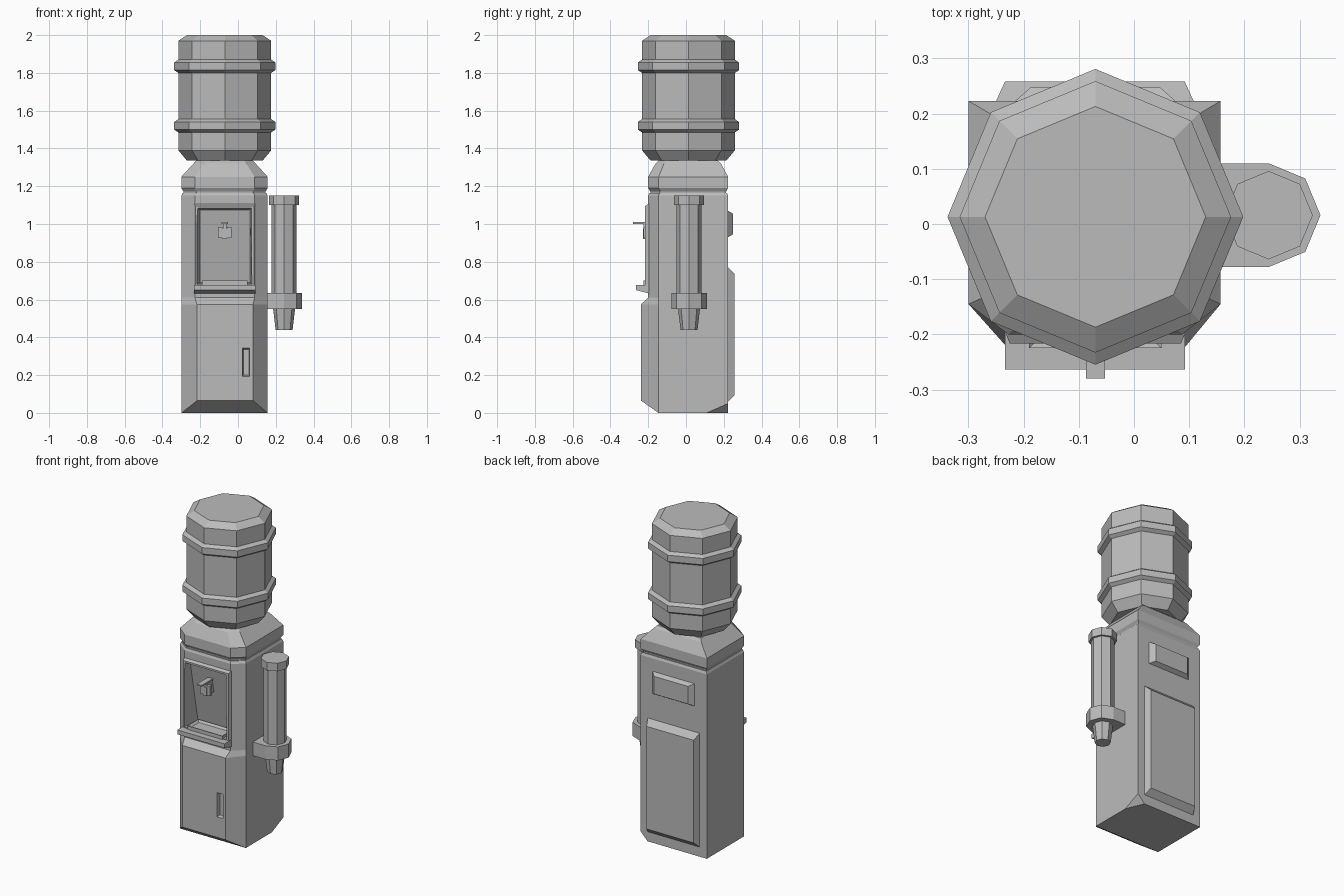
import bpy, bmesh, math
from mathutils import Vector

if "Cube" in bpy.data.objects:
    bpy.data.objects.remove(bpy.data.objects["Cube"], do_unlink=True)

grey = bpy.data.materials.new("plain grey")
grey.use_nodes = True
GREY = (0.5, 0.5, 0.5, 1)
grey.diffuse_color = GREY
grey.node_tree.nodes["Principled BSDF"].inputs["Base Color"].default_value = GREY

CX, CY = -0.07, 0.013


def finish(name, bm):
    bmesh.ops.recalc_face_normals(bm, faces=bm.faces)
    mesh = bpy.data.meshes.new(name)
    bm.to_mesh(mesh)
    bm.free()
    mesh.materials.append(grey)
    obj = bpy.data.objects.new(name, mesh)
    bpy.context.collection.objects.link(obj)
    return obj


def loft_bm(rings):
    """Skin a stack of equal-length rings and cap both ends."""
    bm = bmesh.new()
    loops = [[bm.verts.new(p) for p in ring] for ring in rings]
    n = len(loops[0])
    for a, b in zip(loops, loops[1:]):
        for i in range(n):
            j = (i + 1) % n
            bm.faces.new((a[i], a[j], b[j], b[i]))
    bm.faces.new(loops[0][::-1])
    bm.faces.new(loops[-1])
    return bm


def loft(name, rings):
    return finish(name, loft_bm(rings))


def octagon(x, y, r, z):
    return [(x + r * math.cos(i * math.pi / 4), y + r * math.sin(i * math.pi / 4), z)
            for i in range(8)]


def turned(name, x, y, profile):
    return loft(name, [octagon(x, y, r, z) for r, z in profile])


def upright(x0, x1, z0, z1, y0, y1=None):
    """Rectangle facing the front; y0 at the bottom edge, y1 at the top edge."""
    y1 = y0 if y1 is None else y1
    return [(x0, y0, z0), (x1, y0, z0), (x1, y1, z1), (x0, y1, z1)]


def box(name, x0, x1, y0, y1, z0, z1):
    return loft(name, [upright(x0, x1, z0, z1, y0), upright(x0, x1, z0, z1, y1)])


def plan(z, front=-0.2, x0=-0.228, x1=0.088, sx=1, sy=1):
    """Cabinet outline with two chamfered front corners."""
    pts = [(-0.3, 0.223), (-0.3, -0.145), (x0, front), (x1, front),
           (0.157, -0.145), (0.157, 0.223)]
    return [(CX + (x - CX) * sx, CY + (y - CY) * sy, z) for x, y in pts]


def carve(target, cutter):
    mod = target.modifiers.new("recess", 'BOOLEAN')
    mod.operation = 'DIFFERENCE'
    mod.solver = 'EXACT'
    mod.object = cutter
    cutter.hide_render = True
    bpy.context.view_layer.objects.active = target
    bpy.ops.object.modifier_apply(modifier=mod.name)


# Cabinet with a bulging lower door and one clipped bottom corner
bm = loft_bm([
    plan(0, -0.146, -0.299, 0.156),
    plan(0.065, -0.238, -0.217, 0.08),
    plan(0.575, -0.238, -0.217, 0.08),
    plan(0.61), plan(1.15), plan(1.165, sx=0.97, sy=0.97)])
a, b, c = Vector((0.157, 0.11, 0)), Vector((0.157, 0.223, 0.05)), Vector((0.11, 0.223, 0))
normal = (b - a).cross(c - a)
if normal.z > 0:
    normal.negate()
cut = bmesh.ops.bisect_plane(bm, geom=bm.verts[:] + bm.edges[:] + bm.faces[:],
                             plane_co=a, plane_no=normal, clear_outer=True)
bmesh.ops.holes_fill(bm, edges=[e for e in bm.edges if e.is_boundary])
cabinet = finish("cabinet", bm)

# Raised surround of the dispensing bay
surround = loft("bay_surround", [
    upright(-0.232, 0.092, 0.66, 1.105, -0.17),
    upright(-0.232, 0.092, 0.66, 1.105, -0.2),
    upright(-0.225, 0.085, 0.66, 1.095, -0.217)])

# Dispensing bay, deeper towards the bottom
bay = loft("bay_cutter", [
    upright(-0.222, 0.076, 0.68, 1.09, -0.24),
    upright(-0.2, 0.063, 0.69, 1.075, -0.11, -0.185)])
carve(cabinet, bay)
carve(surround, bay)

# Door grip recess
grip = loft("grip_cutter", [
    upright(0.02, 0.064, 0.19, 0.35, -0.25),
    upright(0.028, 0.058, 0.2, 0.335, -0.218)])
carve(cabinet, grip)
for cutter in (bay, grip):
    bpy.data.objects.remove(cutter, do_unlink=True)

# Drip tray: projecting lip and sunken grate
loft("tray_lip", [
    upright(-0.234, 0.092, 0.63, 0.677, -0.19),
    upright(-0.234, 0.092, 0.64, 0.677, -0.225),
    upright(-0.234, 0.092, 0.65, 0.677, -0.264)])
bm = loft_bm([upright(-0.19, 0.05, 0.67, 0.7, -0.225),
              upright(-0.19, 0.05, 0.67, 0.7, -0.12)])
bm.normal_update()
top = max(bm.faces, key=lambda f: f.calc_center_median().z)
bmesh.ops.inset_region(bm, faces=[top], thickness=0.018, depth=0)
bmesh.ops.translate(bm, verts=top.verts, vec=(0, 0, -0.012))
finish("drip_grate", bm)

# Tap
box("tap_lever", -0.087, -0.053, -0.28, -0.17, 1.0, 1.01)
box("tap_stem", -0.08, -0.06, -0.225, -0.16, 0.96, 1.0)
for side, label in ((-1, "right"), (1, "left")):
    x = CX + side * 0.023
    box("tap_spout_" + label, x - 0.012, x + 0.012, -0.225, -0.205, 0.925, 0.985)
box("tap_body", -0.082, -0.058, -0.228, -0.14, 0.92, 0.975)

# Sloped collar holding the bottle
loft("collar", [
    plan(1.15, sx=0.94, sy=0.94), plan(1.172, sx=0.95, sy=0.95),
    plan(1.19), plan(1.25), plan(1.32, sx=0.72, sy=0.82),
    plan(1.335, sx=0.66, sy=0.75)])

# Water bottle with two raised bands
profile = [(0.2, 1.335), (0.246, 1.39)]
for z in (1.485, 1.8):
    profile += [(0.246, z), (0.268, z + 0.015), (0.268, z + 0.055), (0.246, z + 0.07)]
profile += [(0.246, 1.97), (0.2, 2.0)]
turned("water_bottle", CX, CY, profile)

# Cup dispenser on the side
UX, UY = 0.244, 0.016
turned("cup_tube", UX, UY, [(0.045, 0.44), (0.058, 0.55), (0.067, 0.56), (0.067, 1.1)])
turned("cup_tube_cap", UX, UY, [(0.08, 1.1), (0.08, 1.15)])


def bracket_ring(z):
    arc = [p for p in octagon(UX, UY, 0.094, z) if p[0] > UX - 0.01]
    arc.sort(key=lambda p: p[1])
    return [(0.15, UY - 0.094, z)] + arc + [(0.15, UY + 0.094, z)]


loft("cup_bracket", [bracket_ring(0.55), bracket_ring(0.635)])


# Raised panels on the back
def back_panel(name, x0, x1, z0, z1, depth, slope_x, slope_low, slope_high):
    loft(name, [
        upright(x0, x1, z0, z1, 0.21),
        upright(x0, x1, z0, z1, 0.223),
        upright(x0 + slope_x, x1 - slope_x, z0 + slope_low, z1 - slope_high, 0.223 + depth)])


back_panel("back_service_panel", -0.25, 0.108, 0.06, 0.77, 0.035, 0.016, 0.035, 0.035)
back_panel("back_vent_panel", -0.215, 0.075, 0.93, 1.07, 0.025, 0.028, 0.015, 0.015)
